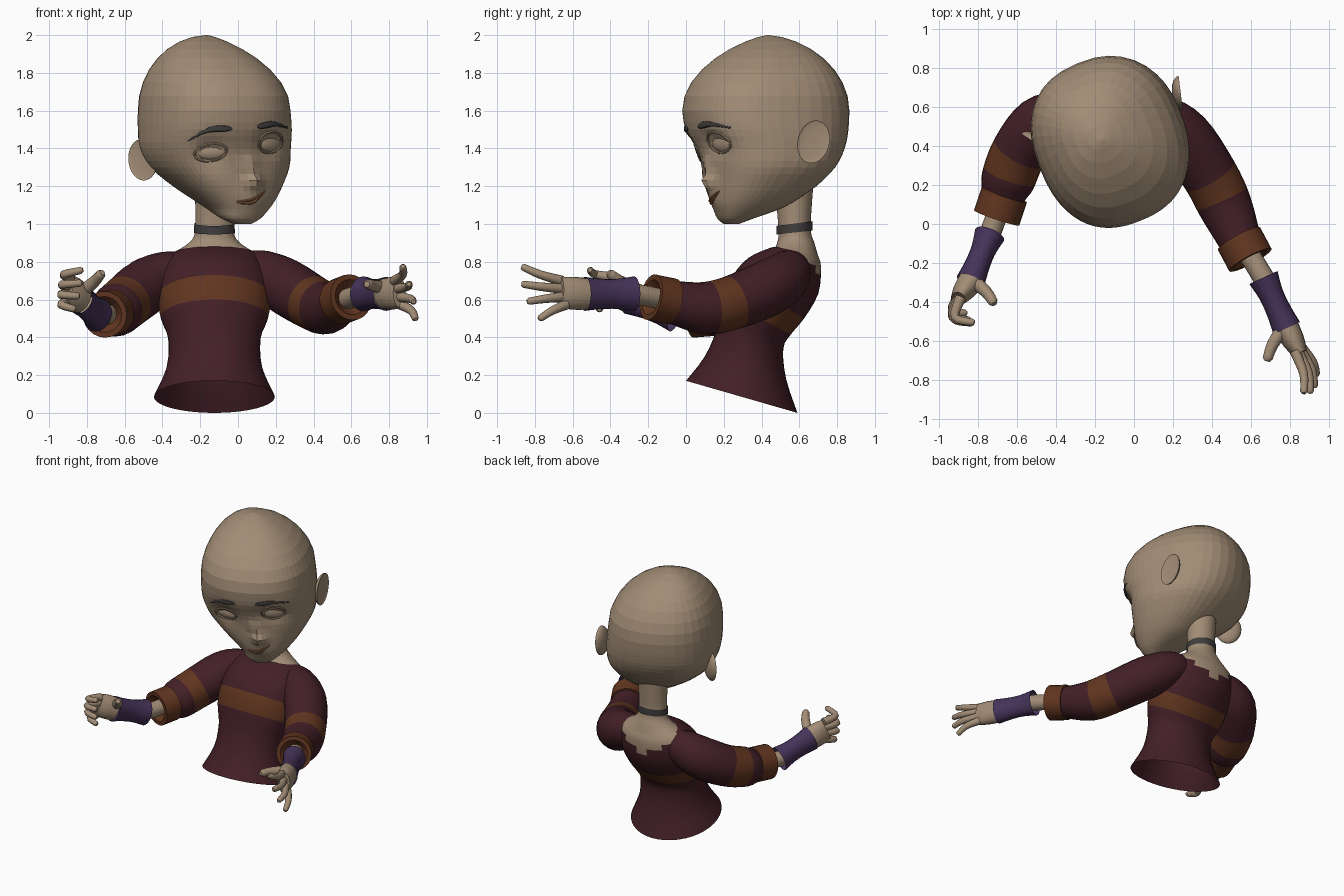
import bpy, bmesh, math
from mathutils import Vector, Matrix
from mathutils.bvhtree import BVHTree

if "Cube" in bpy.data.objects:
    bpy.data.objects.remove(bpy.data.objects["Cube"])

TAU = 2 * math.pi
UP = Vector((0, 0, 1))


def material(name, r, g, b):
    m = bpy.data.materials.new(name)
    m.diffuse_color = (r, g, b, 1)
    m.use_nodes = True
    m.node_tree.nodes["Principled BSDF"].inputs["Base Color"].default_value = m.diffuse_color
    return m


SKIN = material("skin", .36, .265, .18)
WINE = material("wine", .055, .014, .02)
RUST = material("rust", .12, .036, .014)
PURPLE = material("purple", .06, .033, .1)
DARK = material("dark", .05, .045, .045)
LIP = material("lip", .27, .12, .055)


def spline(rows, n):
    """Catmull-Rom through tuples of any length, n steps per span."""
    out = []
    for i in range(len(rows) - 1):
        a, b, c, d = rows[max(i - 1, 0)], rows[i], rows[i + 1], rows[min(i + 2, len(rows) - 1)]
        for k in range(n):
            t = k / n
            out.append(tuple(q + 0.5 * t * (r - p + t * (2 * p - 5 * q + 4 * r - s + t * (3 * (q - r) + s - p)))
                             for p, q, r, s in zip(a, b, c, d)))
    return out + [tuple(rows[-1])]


def finish(name, bm, mats, smooth=35):
    bmesh.ops.recalc_face_normals(bm, faces=bm.faces)
    me = bpy.data.meshes.new(name)
    bm.to_mesh(me)
    bm.free()
    ob = bpy.data.objects.new(name, me)
    bpy.context.collection.objects.link(ob)
    for m in mats:
        me.materials.append(m)
    if smooth:
        bpy.ops.object.select_all(action='DESELECT')
        bpy.context.view_layer.objects.active = ob
        ob.select_set(True)
        bpy.ops.object.shade_smooth_by_angle(angle=math.radians(smooth))
    return ob


def loft(rings, caps=True, stripe=()):
    """Bridge rings with quads; strips whose index is in stripe use slot 1."""
    bm = bmesh.new()
    vs = [[bm.verts.new(p) for p in r] for r in rings]
    n = len(rings[0])
    for i in range(len(vs) - 1):
        for j in range(n):
            k = (j + 1) % n
            bm.faces.new((vs[i][j], vs[i][k], vs[i + 1][k], vs[i + 1][j])).material_index = int(i in stripe)
    if caps:
        bm.faces.new(vs[0])
        bm.faces.new(vs[-1])
    return bm


def ring(c, axis, rs, rz, n):
    side = axis.cross(UP).normalized()
    up = side.cross(axis)
    return [c + side * rs * math.cos(TAU * j / n) + up * rz * math.sin(TAU * j / n) for j in range(n)]


def tube(name, points, radii, mats, sides=20, n=3, caps=True, stripe=(), tip=False):
    """Tube through points; radii are (side, vertical) pairs."""
    pts = spline([(*p, *r) for p, r in zip(points, radii)], n)
    c = [Vector(p[:3]) for p in pts]
    ax = [(c[min(i + 1, len(c) - 1)] - c[max(i - 1, 0)]).normalized() for i in range(len(c))]
    rings = [ring(c[i], ax[i], pts[i][3], pts[i][4], sides) for i in range(len(c))]
    if tip:
        r = pts[-1][3] * .6
        rings.append(ring(c[-1] + ax[-1] * r, ax[-1], r, r, sides))
    return finish(name, loft(rings, caps, stripe), mats)


# head: lower level rows (z, xmin, xmax, ymin, ymax), crown rounded by rule
lower = [(1, -.02, .07, .2, .28), (1.03, -.09, .12, .165, .36), (1.08, -.165, .165, .145, .5),
         (1.13, -.24, .2, .125, .59), (1.2, -.345, .235, .1, .69), (1.3, -.465, .272, .07, .79),
         (1.4, -.52, .28, .035, .84), (1.5, -.53, .285, -.005, .86), (1.6, -.53, .278, -.02, .865)]
levels = spline(lower, 3)
for k in range(1, 9):
    a = math.radians(88) * k / 8
    c = math.cos(a)
    levels.append((1.6 + .4 * math.sin(a), -.16 - .37 * c, -.16 + .438 * c ** 1.6,
                   .43 - .45 * c ** 1.5, .43 + .435 * c ** 1.15))
# face relief (x, z, radius, push): nose, bridge, two sockets, mouth
relief = [(.08, 1.225, .042, .06), (.06, 1.31, .04, .025), (-.14, 1.375, .085, -.035),
          (.17, 1.425, .065, -.035), (.075, 1.14, .06, .018)]
YAW = math.radians(22)
C2, S2 = math.cos(YAW) ** 2, math.sin(YAW) ** 2
FACE = Vector((math.sin(YAW), -math.cos(YAW), 0))
LATERAL = Vector((math.cos(YAW), math.sin(YAW), 0))


def square(v):
    """Pushes an oval towards a rounded box."""
    return math.copysign(abs(v) ** .84, v)


rings = []
for z, x0, x1, y0, y1 in levels:
    X, Y = (x1 - x0) / 2, (y1 - y0) / 2
    a = math.sqrt(max(1e-6, (C2 * X * X - S2 * Y * Y) / (C2 - S2)))  # oval axes from its extents
    b = math.sqrt(max(1e-6, (C2 * Y * Y - S2 * X * X) / (C2 - S2)))
    ts = [TAU * j / 48 - .4 * math.sin(TAU * j / 48) for j in range(48)]  # denser towards the face
    r = [FACE * b * square(math.cos(t)) + LATERAL * a * square(math.sin(t)) for t in ts]
    fx, fy = X / max(p.x for p in r), Y / max(p.y for p in r)
    out = []
    for t, p in zip(ts, r):
        p = Vector(((x0 + x1) / 2 + p.x * fx, (y0 + y1) / 2 + p.y * fy, z))
        w = max(0, min(1, math.cos(t) * 3))
        out.append(p + FACE * w * sum(h * math.exp(-((p.x - u) ** 2 + (z - v) ** 2) / q ** 2) for u, v, q, h in relief))
    rings.append(out)
bm = loft(rings)
bm.normal_update()
tree = BVHTree.FromBMesh(bm)
finish("head", bm, [SKIN], smooth=0)


def on_face(x, z):
    hit, nor, _, _ = tree.ray_cast(Vector((x, -2, z)), Vector((0, 1, 0)))
    return (hit, nor) if hit else (Vector((x, .2, z)), FACE)


def strip(name, pts, mat, height, skew=1):
    """Tapered strip that follows the face surface."""
    pts = spline(pts, 5)
    fat = [.25 + .75 * math.sin(math.pi * (i / (len(pts) - 1)) ** skew) for i in range(len(pts))]
    tube(name, [on_face(*p)[0] for p in pts], [(.01 * f, height * f) for f in fat], [mat], sides=8, n=1)


# brows and lips
strip("brow_a", [(-.265, 1.44), (-.15, 1.5), (-.03, 1.505)], DARK, .02, 2)
strip("brow_b", [(.262, 1.51), (.19, 1.53), (.1, 1.515)], DARK, .02, 2)
strip("mouth_upper", [(-.01, 1.118), (.075, 1.13), (.145, 1.175)], LIP, .008)
strip("mouth_lower", [(-.005, 1.113), (.075, 1.114), (.14, 1.167)], LIP, .009)


def ellipsoid(name, loc, size, rot_z, cup=False, roll=0):
    bm = bmesh.new()
    bmesh.ops.create_uvsphere(bm, u_segments=24, v_segments=14, radius=1)
    for v in bm.verts:
        if cup and v.co.y < 0:
            v.co.y *= -.2
        v.co = Vector(a * b for a, b in zip(v.co, size))
    bm.transform(Matrix.Translation(loc) @ Matrix.Rotation(rot_z, 4, 'Z') @ Matrix.Rotation(roll, 4, 'Y'))
    finish(name, bm, [SKIN])


# eyes: flattened ball inside a lid loop; ears: cupped discs
for tag, x, z, w, h in (("a", -.145, 1.38, .085, .045), ("b", .172, 1.432, .062, .055)):
    hit, nor = on_face(x, z)
    turn = math.atan2(nor.x, -nor.y)
    ellipsoid("eye_" + tag, hit - nor * .012, (w / math.cos(turn), .028, h), turn)
    lid = [on_face(x + w * math.cos(t), z + h * math.sin(t) + .12 * w * math.cos(t))[0]
           for t in (TAU * k / 16 for k in range(17))]
    tube("eyelid_" + tag, lid, [(.008, .008)] * 17, [SKIN], sides=8, n=1)
ellipsoid("ear_a", (-.505, .415, 1.34), (.09, .045, .11), math.radians(-33), True, math.radians(-10))
ellipsoid("ear_b", (.24, .675, 1.435), (.085, .045, .115), math.radians(97), True, math.radians(15))


def body(name, rows, mats, n=3, stripe=()):
    """Tilted oval rows: front (y, z), back (y, z), half width."""
    rings = []
    for yf, zf, yb, zb, hx in spline(rows, n):
        r = []
        for j in range(40):
            s = (1 + math.sin(TAU * j / 40)) / 2
            r.append((hx * math.cos(TAU * j / 40) - .125, yf + (yb - yf) * s, zf + (zb - zf) * s))
        rings.append(r)
    return finish(name, loft(rings, False, stripe), mats)


# sweater body with tilted hem and stripe, bare patch at the nape
collar = (.475, .88, .7, .83, .2)
torso = body("sweater", [(0, .17, .59, 0, .32), (.1, .3, .53, .18, .253), (.165, .45, .515, .34, .245),
                         (.2, .6, .555, .415, .285), (.25, .73, .625, .5, .3), (.33, .82, .7, .63, .29),
                         (.43, .868, .715, .77, .25), collar], [WINE, RUST, SKIN], stripe=range(9, 12))
for f in torso.data.polygons:
    if f.center.y > .59 and abs(f.center.x + .125) < (f.center.z - .67) * 1.6:
        f.material_index = 2

# neck and choker
body("neck", [collar, (.485, .91, .68, .9, .13), (.49, .96, .66, .98, .102), (.475, 1.16, .675, 1.22, .103)], [SKIN])
body("choker", [(.48, .945, .67, .965, .109), (.48, .99, .67, 1.015, .106)], [DARK], n=1)


def arm(tag, sleeve, glove, wrist, palm, bend, curl, lean, fan, thumb):
    """Sleeve path, then glove start, glove end and palm end; fingers fan out in height."""
    sleeve, glove, wrist, palm = [Vector(p) for p in sleeve], Vector(glove), Vector(wrist), Vector(palm)
    tube("sleeve_" + tag, sleeve, [(r, r) for r in (.08, .125, .148, .144, .138, .11)], [WINE, RUST],
         sides=24, n=4, stripe=range(12, 15))
    # turned-up cuff
    end = sleeve[-1]
    ax = (glove - sleeve[-2]).normalized()
    p, q = end - ax * .01, end + ax * .115
    finish("cuff_" + tag, loft([ring(c, ax, r, r, 24) for c, r in
                                ((p, .09), (p, .123), (q, .123), (q, .095), (end.lerp(q, .6), .05))]), [RUST])
    inside = glove.lerp(wrist, .5)
    tube("forearm_" + tag, [end, glove, inside], [(.055, .055)] * 3, [SKIN])
    # flared glove and palm
    tube("glove_" + tag, [glove.lerp(wrist, t / 3) for t in range(4)],
         [(.08, .093), (.064, .08), (.065, .08), (.075, .09)], [PURPLE], caps=False)
    root = wrist.lerp(palm, -.1)
    tube("palm_" + tag, [root, wrist.lerp(palm, .5), palm], [(.066, .083), (.058, .087), (.038, .08)], [SKIN])
    # four fingers and a thumb
    bend, curl, lean = Vector(bend), Vector(curl), Vector(lean)
    chains = []
    for k, length in enumerate((.95, 1.03, .97, .75)):
        s = 1.5 - k
        a = palm.lerp(wrist, .15) + (UP * .042 - lean * .5) * s
        b = a + bend * length + (UP * (fan - .042) * .45 - lean * .4) * s
        chains.append((a, b, b + curl * length + (UP * (fan - .042) * .55 - lean * .3) * s))
    tip = Vector(thumb)
    base = wrist.lerp(palm, -.1) + UP * .03
    chains.append((base, base.lerp(tip, .55) + (tip - palm) * .08, tip))
    for k, chain in enumerate(chains):
        r = .034 if k == 4 else .025
        tube("thumb_" + tag if k == 4 else f"finger_{tag}_{k + 1}", chain,
             [(r * s, r * s) for s in (1.1, .9, .75)], [SKIN], sides=12, n=4, tip=True)


arm("a", [(-.25, .56, .77), (-.36, .55, .735), (-.48, .51, .675), (-.59, .37, .59), (-.65, .22, .54), (-.67, .14, .53)],
    (-.742, -.055, .518), (-.84, -.295, .61), (-.905, -.385, .66), (-.038, -.105, 0), (.09, -.025, 0),
    (-.008, .006, 0), .068, (-.725, -.4, .735))
arm("b", [(0, .56, .78), (.12, .54, .74), (.25, .45, .67), (.39, .25, .585), (.47, .09, .555), (.545, -.085, .592)],
    (.665, -.275, .63), (.785, -.535, .63), (.855, -.665, .637), (.06, -.11, 0), (.012, -.09, 0),
    (.022, .014, 0), .09, (.687, -.69, .68))
